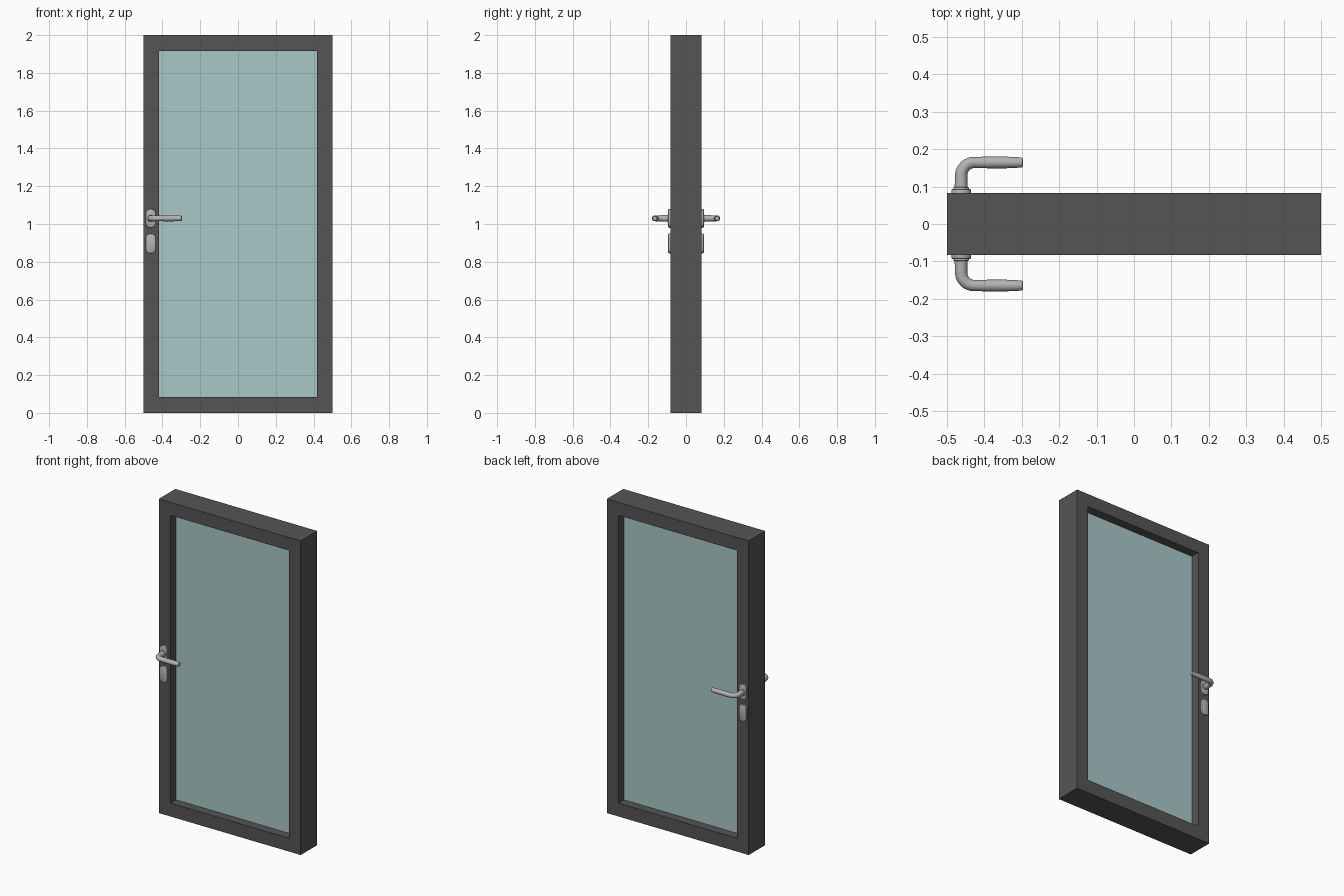
import bpy, bmesh
from math import sin, cos, pi

if "Cube" in bpy.data.objects:
    bpy.data.objects.remove(bpy.data.objects["Cube"])


def material(name, color):
    m = bpy.data.materials.new(name)
    m.diffuse_color = color
    m.use_nodes = True
    m.node_tree.nodes["Principled BSDF"].inputs["Base Color"].default_value = m.diffuse_color
    return m


def finish(name, bm, mat, smooth=False, mirror=False):
    bmesh.ops.recalc_face_normals(bm, faces=bm.faces)
    mesh = bpy.data.meshes.new(name)
    bm.to_mesh(mesh)
    bm.free()
    mesh.materials.append(mat)
    ob = bpy.data.objects.new(name, mesh)
    bpy.context.collection.objects.link(ob)
    if mirror:
        # same hardware on the back face
        mod = ob.modifiers.new("both_sides", 'MIRROR')
        mod.use_axis = (False, True, False)
        mod.use_mirror_merge = False
    if smooth:
        bpy.ops.object.select_all(action='DESELECT')
        ob.select_set(True)
        bpy.context.view_layer.objects.active = ob
        bpy.ops.object.shade_smooth_by_angle(angle=0.6)
    return ob


def loft(bm, rings, closed=False):
    """Join rings of points with quads; cap the ends unless closed."""
    vs = [[bm.verts.new(p) for p in r] for r in rings]
    n = len(vs[0])
    for i in range(len(vs) if closed else len(vs) - 1):
        a, b = vs[i], vs[(i + 1) % len(vs)]
        for j in range(n):
            k = (j + 1) % n
            bm.faces.new((a[j], a[k], b[k], b[j]))
    if not closed:
        bm.faces.new(vs[0])
        bm.faces.new(vs[-1])


dark = material("dark_frame", (0.09, 0.09, 0.09, 1))
glass = material("glass", (0.40, 0.58, 0.58, 0.6))
metal = material("metal", (0.45, 0.45, 0.45, 1))

D = 0.083   # half depth of the frame
W = 0.083   # width of the frame members


def rect(inset, y):
    x, z0, z1 = 0.5 - inset, inset + 0.002 * (inset > 0), 2 - inset
    return [(-x, y, z0), (x, y, z0), (x, y, z1), (-x, y, z1)]


# door frame: four sided loop around the opening
bm = bmesh.new()
loft(bm, [rect(0, -D), rect(0, D), rect(W, D), rect(W, -D)], closed=True)
finish("door_frame", bm, dark)

# glass pane
bm = bmesh.new()
loft(bm, [rect(W, -0.027), rect(W, 0.027)])
finish("glass_pane", bm, glass)

HX, HZ = -0.462, 1.03


def plate(name, zc, hw, hh, r):
    """Rounded plate with a softened outer edge."""
    def outline(inset, y):
        pts, rr = [], r - inset
        for q, (sx, sz) in enumerate([(1, 1), (-1, 1), (-1, -1), (1, -1)]):
            for i in range(9):
                a = (q + i / 8) * pi / 2
                pts.append((HX + sx * (hw - r) + rr * cos(a), y,
                            zc + sz * (hh - r) + rr * sin(a)))
        return pts
    bm = bmesh.new()
    loft(bm, [outline(0, -D + 0.004), outline(0, -D - 0.007),
              outline(0.001, -D - 0.0095), outline(0.004, -D - 0.011)])
    finish(name, bm, metal, True, True)


plate("handle_plate", HZ, 0.0265, 0.05, 0.026)
plate("lock_plate", 0.897, 0.0265, 0.052, 0.022)

# lever handle: neck, bend and tapered grip as (x, y, direction angle, radius)
LY, R = -0.1645, 0.035
path = [(HX, -D, 0, 0.021), (HX, -D - 0.014, 0, 0.021), (HX, -D - 0.016, 0, 0.0175)]
for i in range(13):
    a = i / 12 * pi / 2
    path.append((HX + R * (1 - cos(a)), LY + R * (1 - sin(a)), a, 0.0165 - 0.0015 * i / 12))
path += [(-0.39, LY, pi / 2, 0.0155), (-0.34, LY, pi / 2, 0.0155),
         (-0.318, LY, pi / 2, 0.0145), (-0.302, LY, pi / 2, 0.0135),
         (-0.2985, LY, pi / 2, 0.0125), (-0.297, LY, pi / 2, 0.0105)]
bm = bmesh.new()
loft(bm, [[(x + r * cos(t) * cos(a), y + r * cos(t) * sin(a), HZ + r * sin(t))
           for t in (2 * pi * j / 24 for j in range(24))] for x, y, a, r in path])
finish("lever_handle", bm, metal, True, True)
